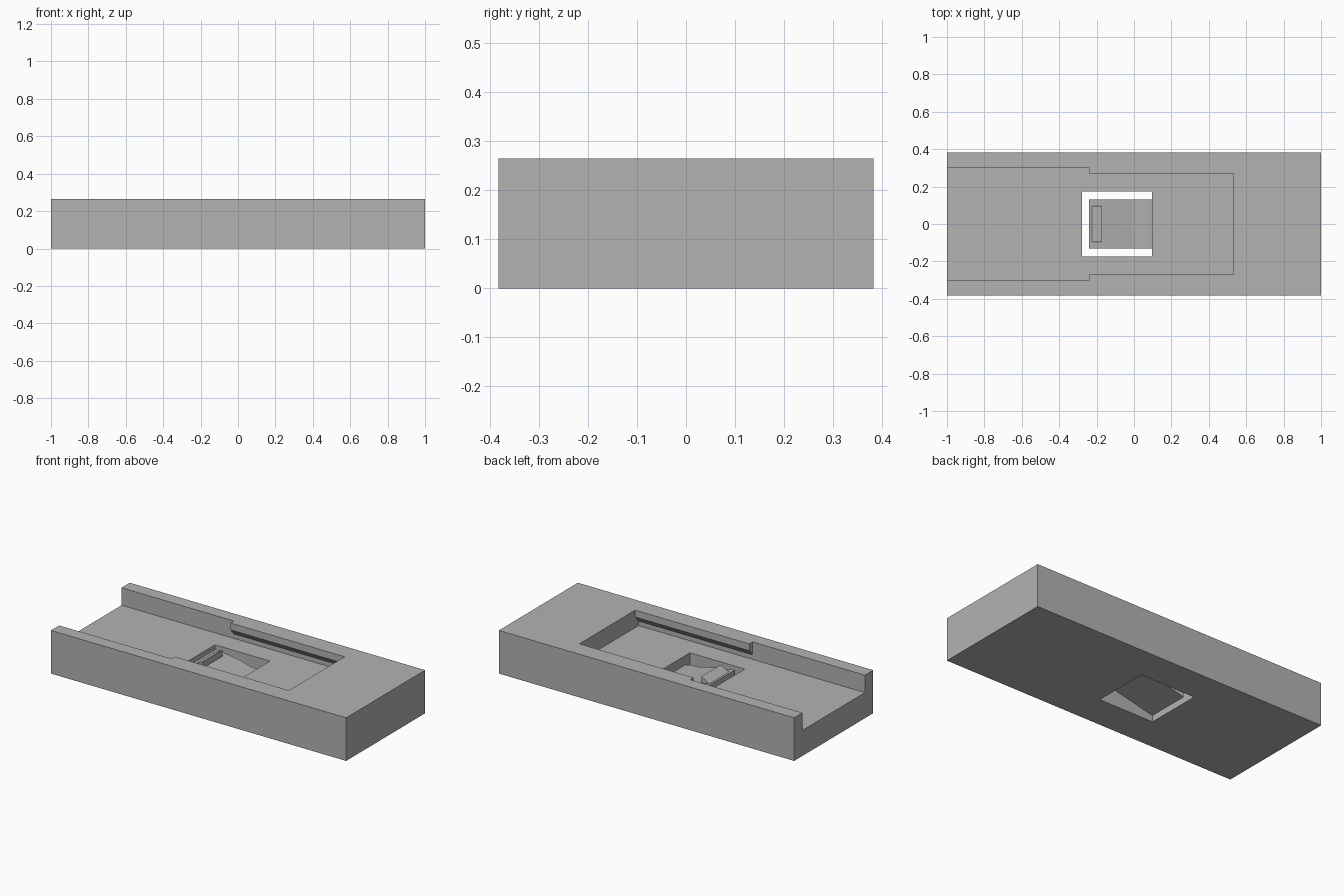
import bpy
import bmesh
from mathutils import Vector

cube = bpy.data.objects.get("Cube")
if cube:
    bpy.data.objects.remove(cube, do_unlink=True)

grey = bpy.data.materials.new("plain grey")
grey.use_nodes = True
colour = (0.45, 0.45, 0.45, 1)
grey.diffuse_color = colour
grey.node_tree.nodes["Principled BSDF"].inputs["Base Color"].default_value = colour

FLOOR = 0.157
TOP = 0.264


def prism(name, profile, axis, start, end):
    """Extrude a profile (in yz for axis x, in xz for axis y)."""
    bm = bmesh.new()
    place = {"x": lambda p: (start, p[0], p[1]), "y": lambda p: (p[0], start, p[1])}[axis]
    face = bm.faces.new([bm.verts.new(place(p)) for p in profile])
    swept = bmesh.ops.extrude_face_region(bm, geom=[face])["geom"]
    shift = Vector((end - start, 0, 0) if axis == "x" else (0, end - start, 0))
    bmesh.ops.translate(bm, vec=shift, verts=[v for v in swept if isinstance(v, bmesh.types.BMVert)])
    bmesh.ops.recalc_face_normals(bm, faces=bm.faces)
    mesh = bpy.data.meshes.new(name)
    bm.to_mesh(mesh)
    bm.free()
    mesh.materials.append(grey)
    obj = bpy.data.objects.new(name, mesh)
    bpy.context.collection.objects.link(obj)
    return obj


def box(name, x, y, z0, z1):
    return prism(name, [(-y, z0), (y, z0), (y, z1), (-y, z1)], "x", *x)


def cut(target, cutter):
    mod = target.modifiers.new(cutter.name, "BOOLEAN")
    mod.operation = "DIFFERENCE"
    mod.solver = "EXACT"
    mod.object = cutter
    bpy.context.view_layer.objects.active = target
    bpy.ops.object.modifier_apply(modifier=mod.name)
    bpy.data.objects.remove(cutter, do_unlink=True)


# Block with an open channel, an undercut slot and a window
body = box("body_block", (-1, 1), 0.382, 0, TOP)
cut(body, box("wide_channel", (-1.1, -0.24), 0.302, FLOOR, 0.4))
half = [(0.302, FLOOR), (0.302, 0.185), (0.27, 0.222), (0.27, 0.4)]
slot = half + [(-y, z) for y, z in reversed(half)]
cut(body, prism("undercut_slot", slot, "x", -0.3, 0.533))
cut(body, box("window", (-0.277, 0.095), 0.174, -0.1, 0.2))

# Springy tongue, thicker toward its free end
tongue_side = [(0.095, 0.1), (0.053, 0.108), (0.03, 0.108), (0.0, 0.111), (-0.03, 0.118),
               (-0.07, 0.13), (-0.24, 0.157), (-0.24, 0.005), (0.0, 0.06), (0.095, 0.08)]
tongue = prism("spring_tongue", tongue_side, "y", -0.132, 0.132)

# Catch on the tongue, ramped toward the open end
catch_side = [(-0.17, 0.14), (-0.17, 0.185), (-0.225, 0.155), (-0.225, 0.14)]
catch = prism("catch", catch_side, "y", -0.095, 0.095)

bpy.ops.object.select_all(action="DESELECT")
tongue.select_set(True)
bpy.context.view_layer.objects.active = tongue
bpy.ops.object.shade_smooth_by_angle(angle=0.4)
